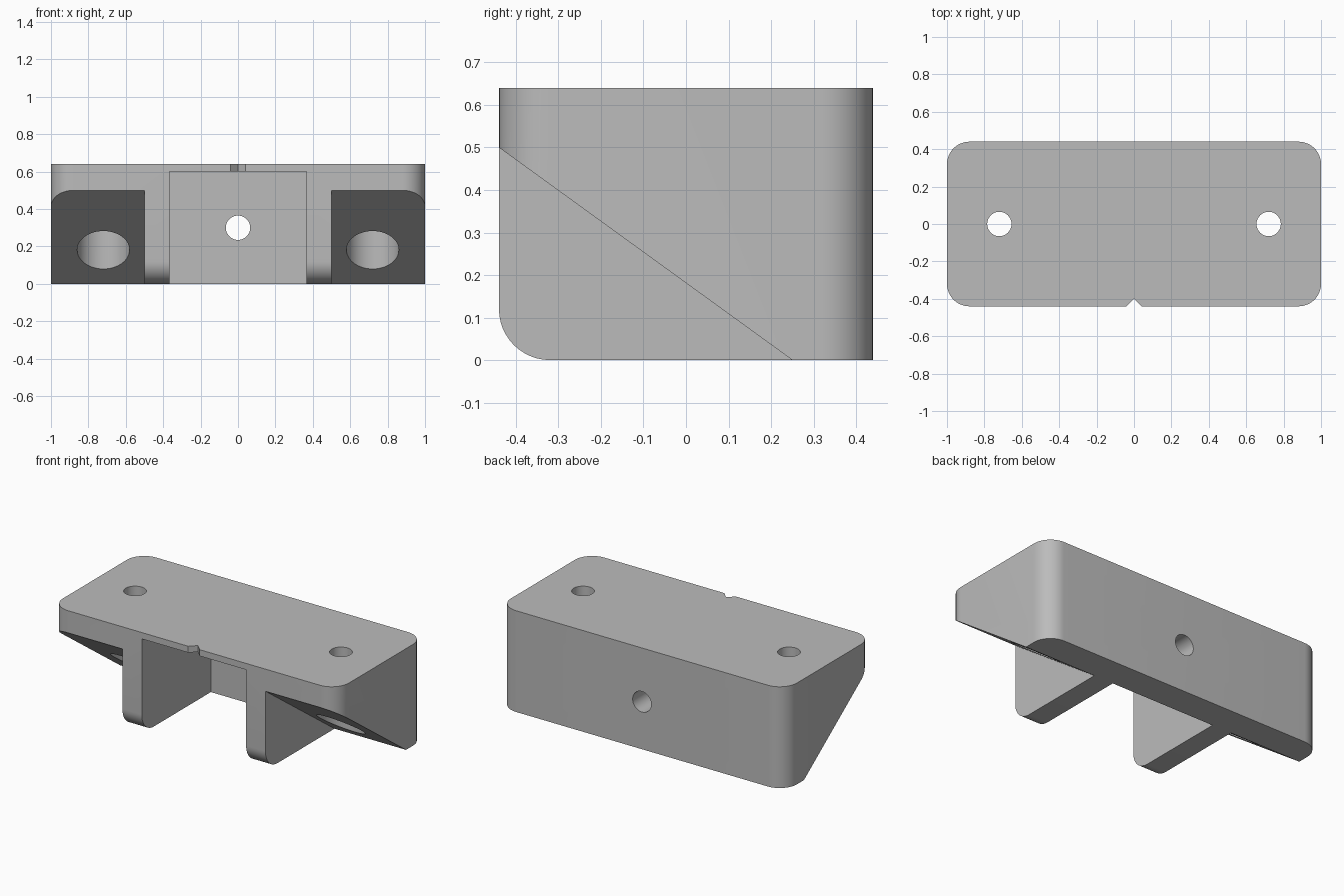
import bpy, bmesh
from math import pi, cos, sin, radians
from mathutils import Vector

default = bpy.data.objects.get("Cube")
if default:
    bpy.data.objects.remove(default, do_unlink=True)

HALF_Y, HEIGHT, RADIUS = 0.44, 0.64, 0.12
SLOPE_END = 0.25          # where the sloped undersides meet the base

grey = bpy.data.materials.new("plain grey")
grey.use_nodes = True
colour = (0.5, 0.5, 0.5, 1)
grey.diffuse_color = colour
grey.node_tree.nodes["Principled BSDF"].inputs["Base Color"].default_value = colour


def arc(cx, cy, r, start, end, steps=12):
    angles = [radians(start + (end - start) * i / steps) for i in range(steps + 1)]
    return [(cx + r * cos(a), cy + r * sin(a)) for a in angles]


def circle(cx, cy, r):
    return arc(cx, cy, r, 0, 360, 48)[:-1]


def prism(name, outline, axis, low, high):
    """Extrude a closed outline along one axis."""
    place = {"x": lambda u, v, w: (w, u, v),
             "y": lambda u, v, w: (u, w, v),
             "z": lambda u, v, w: (u, v, w)}[axis]
    bm = bmesh.new()
    face = bm.faces.new([bm.verts.new(place(u, v, low)) for u, v in outline])
    moved = bmesh.ops.extrude_face_region(bm, geom=[face])["geom"]
    bmesh.ops.translate(bm, vec=Vector(place(0, 0, high - low)),
                        verts=[g for g in moved if isinstance(g, bmesh.types.BMVert)])
    bmesh.ops.recalc_face_normals(bm, faces=bm.faces[:])
    mesh = bpy.data.meshes.new(name)
    bm.to_mesh(mesh)
    bm.free()
    mesh.materials.append(grey)
    obj = bpy.data.objects.new(name, mesh)
    bpy.context.collection.objects.link(obj)
    return obj


# Block with rounded vertical corners
cx, cy = 1 - RADIUS, HALF_Y - RADIUS
outline = []
for sx, sy, start in ((1, 1, 0), (-1, 1, 90), (-1, -1, 180), (1, -1, 270)):
    outline += arc(sx * cx, sy * cy, RADIUS, start, start + 90)
body = prism("bracket_body", outline, "z", 0, HEIGHT)

cutters = []

# Sloped undersides and stepped screw holes at both ends
slope = 0.5 / (SLOPE_END + HALF_Y)
wedge = [(-0.6, 0.5 + slope * (0.6 - HALF_Y)), (-0.6, -0.2),
         (SLOPE_END + 0.2 / slope, -0.2)]
for side, s in (("left", 1), ("right", -1)):
    low, high = sorted((s * 0.5, s * 1.2))
    cutters.append(prism(side + "_slope_cutter", wedge, "x", low, high))
    cutters.append(prism(side + "_counterbore_cutter",
                         circle(s * 0.72, 0, 0.14), "z", -0.1, 0.5))
    cutters.append(prism(side + "_screw_hole_cutter",
                         circle(s * 0.72, 0, 0.065), "z", 0.3, 0.8))

# Open slot between the ribs
slot = [(-0.365, -0.6), (0.365, -0.6), (0.365, SLOPE_END), (-0.365, SLOPE_END)]
cutters.append(prism("slot_cutter", slot, "z", -0.1, 0.6))

# Rounded lower front edge of the ribs
toe = arc(-cy, RADIUS, RADIUS, 180, 270) + [(-cy, -0.1), (-0.6, -0.1), (-0.6, RADIUS)]
cutters.append(prism("rib_toe_cutter", toe, "x", -0.6, 0.6))

# Hole through the back wall
cutters.append(prism("back_hole_cutter", circle(0, 0.3, 0.065), "y", 0.1, 0.6))

# Centre mark notch in the front edge
notch = [(-0.08, -0.48), (0.08, -0.48), (0, -0.4)]
cutters.append(prism("notch_cutter", notch, "z", 0.5, 0.8))

for cutter in cutters:
    cutter.hide_render = True
    cut = body.modifiers.new(cutter.name, "BOOLEAN")
    cut.operation = "DIFFERENCE"
    cut.solver = "EXACT"
    cut.object = cutter

# Bake the cuts and remove the helpers
bpy.context.view_layer.update()
graph = bpy.context.evaluated_depsgraph_get()
result = bpy.data.meshes.new_from_object(body.evaluated_get(graph))
body.modifiers.clear()
body.data = result
result.name = "bracket_body"
result.materials.clear()
result.materials.append(grey)
for face in result.polygons:
    face.material_index = 0
for cutter in cutters:
    bpy.data.objects.remove(cutter, do_unlink=True)

bpy.ops.object.select_all(action="DESELECT")
body.select_set(True)
bpy.context.view_layer.objects.active = body
bpy.ops.object.shade_smooth_by_angle(angle=radians(25))
